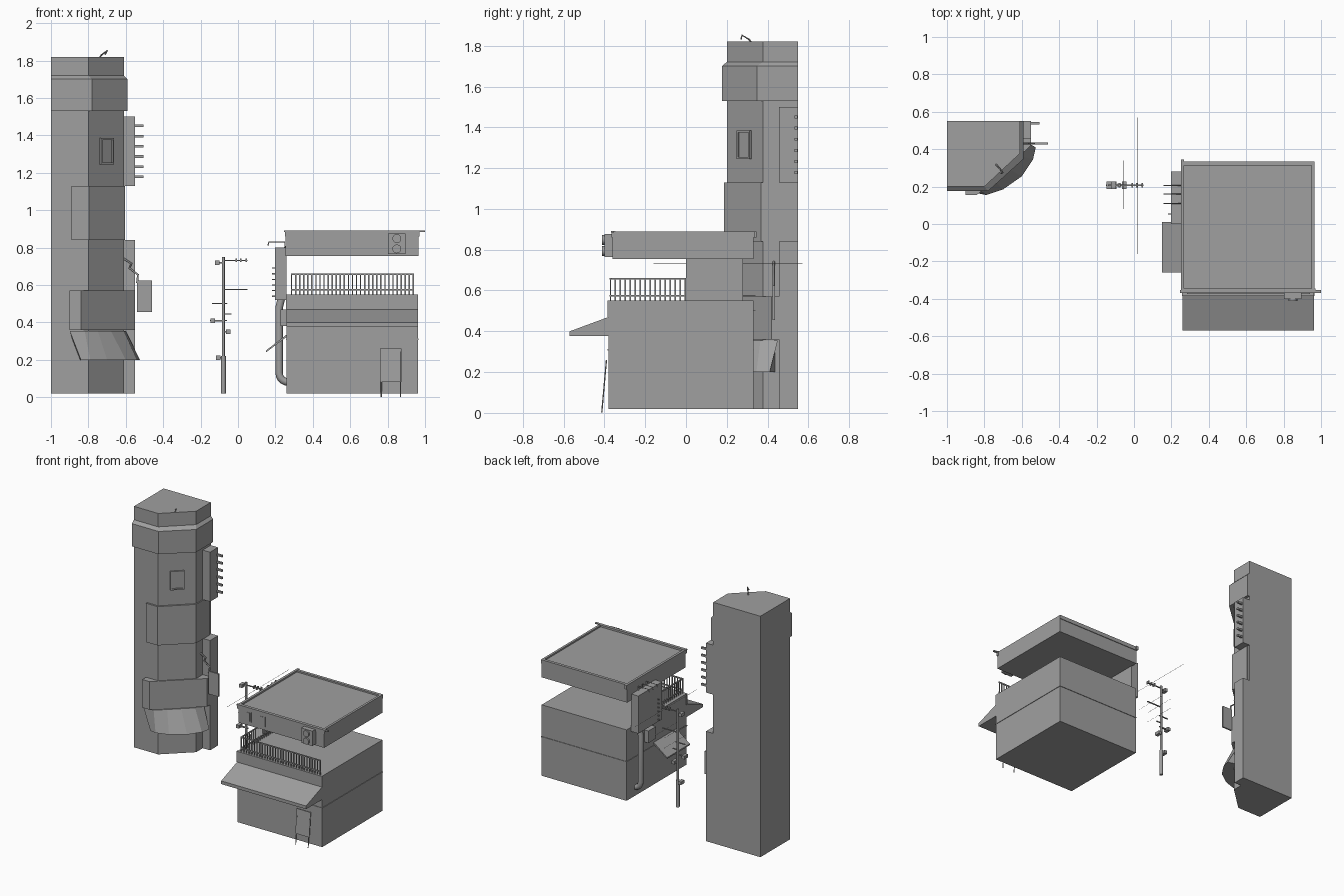
import bpy, bmesh, math
from mathutils import Vector

old = bpy.data.objects.get("Cube")
if old:
    bpy.data.objects.remove(old, do_unlink=True)

grey = bpy.data.materials.new("concrete grey")
grey.use_nodes = True
GREY = (0.35, 0.35, 0.35, 1)
grey.diffuse_color = GREY
grey.node_tree.nodes["Principled BSDF"].inputs["Base Color"].default_value = GREY


def finish(name, bm):
    bmesh.ops.recalc_face_normals(bm, faces=bm.faces)
    mesh = bpy.data.meshes.new(name)
    bm.to_mesh(mesh)
    bm.free()
    mesh.materials.append(grey)
    ob = bpy.data.objects.new(name, mesh)
    bpy.context.collection.objects.link(ob)
    return ob


def loft(name, rings):
    """Closed solid through matching rings of 3D points."""
    bm = bmesh.new()
    loops = [[bm.verts.new(p) for p in ring] for ring in rings]
    n = len(loops[0])
    for a, b in zip(loops, loops[1:]):
        for i in range(n):
            j = (i + 1) % n
            bm.faces.new((a[i], a[j], b[j], b[i]))
    bm.faces.new(loops[0])
    bm.faces.new(loops[-1])
    return finish(name, bm)


def at(poly, z):
    return [(x, y, z) for x, y in poly]


def prism(name, poly, z0, z1):
    return loft(name, [at(poly, z0), at(poly, z1)])


def box(name, x0, x1, y0, y1, z0, z1):
    return prism(name, [(x0, y0), (x1, y0), (x1, y1), (x0, y1)], z0, z1)


def rod(name, points, r, sides=6):
    """Straight or bent round bar."""
    cu = bpy.data.curves.new(name, "CURVE")
    cu.dimensions = "3D"
    cu.bevel_depth = r
    cu.bevel_resolution = max(0, sides // 2 - 2)
    cu.use_fill_caps = True
    sp = cu.splines.new("POLY")
    sp.points.add(len(points) - 1)
    for p, co in zip(sp.points, points):
        p.co = (*co, 1)
    cu.materials.append(grey)
    ob = bpy.data.objects.new(name, cu)
    bpy.context.collection.objects.link(ob)
    return ob


# ---- Tower: shaft with one chamfered corner, and a flared crown band
shaft = [(-1, .55), (-1, .2), (-.8, .2), (-.61, .377), (-.61, .55)]
crown = [(-1, .55), (-1, .176), (-.78, .176), (-.59, .348), (-.59, .55)]
prism("tower_shaft", shaft, .02, 1.82)
loft("tower_crown_band", [at(crown, 1.53), at(crown, 1.70), at(shaft, 1.72)])
box("tower_side_duct_low", -.62, -.55, .455, .55, .02, .84)
box("tower_side_duct_high", -.62, -.55, .455, .55, 1.13, 1.5)
for i in range(6):
    z = 1.178 + i * .0545
    box("duct_peg", -.56, -.505, .532, .546, z - .007, z + .007)

# Wrapped wall panel and larger sign panel
prism("tower_wall_panel", [(-.89, .25), (-.89, .187), (-.796, .187), (-.603, .367), (-.603, .53), (-.7, .53)], .84, 1.13)
prism("tower_sign_panel", [(-.9, .25), (-.9, .155), (-.84, .155), (-.55, .42), (-.55, .456), (-.65, .456)], .36, .57)

# Fan-shaped canopy
top = [(-.9, .17), (-.82, .175), (-.75, .235), (-.68, .3), (-.61, .365), (-.6, .45)]
low = [(-.84, .165), (-.79, .155), (-.7, .185), (-.6, .255), (-.54, .345), (-.525, .41)]
inner = [(-.65, .45), (-.85, .25)]
loft("tower_canopy", [at(low + inner, .2), at(top + inner, .355)])

# Window frame on the chamfer
along = Vector((.19, .177, 0)).normalized()
out = Vector((along.y, -along.x, 0))
mid = Vector((-.705, .2885, 1.315))


def chamfer_bar(name, s0, s1, z0, z1, d):
    rings = []
    for s in (s0, s1):
        a, b = mid + along * s - out * .01, mid + along * s + out * d
        rings.append([(p.x, p.y, mid.z + z) for p, z in ((a, z0), (b, z0), (b, z1), (a, z1))])
    loft(name, rings)


for s in (-1, 1):
    chamfer_bar("window_frame_side", s * .043 - .005, s * .043 + .005, -.07, .07, .012)
    chamfer_bar("window_frame_rail", -.043, .043, s * .065 - .005, s * .065 + .005, .012)
chamfer_bar("window_pane", -.04, .04, -.062, .062, .003)

# Roof aerial and hanging sign on a bent bracket
rod("tower_aerial", [(-.74, .32, 1.815), (-.73, .31, 1.83), (-.7, .275, 1.852), (-.71, .27, 1.832)], .004)
box("hanging_sign", -.54, -.46, .425, .437, .455, .625)
rod("hanging_sign_bracket", [(-.61, .43, .74), (-.57, .43, .715), (-.58, .43, .69), (-.535, .43, .655), (-.54, .43, .61)], .006)

# ---- Utility pole
rod("pole_base", [(-.078, .207, .02), (-.078, .207, .22)], .013, 8)
rod("pole_shaft", [(-.078, .207, .2), (-.078, .207, .75)], .008, 8)
for x0, x1, z in ((-.08, .05, .73), (-.08, .05, .575), (-.14, -.06, .5), (-.15, -.06, .41), (-.08, -.035, .445)):
    box("pole_arm", x0, x1, .203, .211, z - .003, z + .003)
for x, y, z in ((-.052, .207, .35), (-.105, .207, .21), (-.11, .207, .72), (-.135, .207, .41)):
    box("pole_fitting", x - .012, x + .012, y - .02, y + .02, z - .012, z + .012)
    box("pole_fitting_strut", min(x, -.078), max(x, -.078), .202, .212, z - .004, z + .004)
for x in (-.01, .015, .045):
    box("pole_insulator", x - .004, x + .004, .195, .219, .722, .742)
rod("long_wire", [(.02, -.16, .73), (.02, .57, .73)], .0012, 4)
for x, z in ((-.055, .575), (.02, .575), (-.055, .5)):
    rod("short_wire", [(x, .08, z), (x, .34, z)], .001, 4)

# ---- House: lower block, trim line, front awning
box("house_block", .26, .962, -.38, .33, .02, .55)
box("house_trim_line", .256, .966, -.384, .334, .307, .314)
box("house_front_ledge", .257, .962, -.384, -.37, .47, .55)
wedge = [(-.375, .472), (-.57, .4), (-.57, .376), (-.375, .376)]
loft("front_awning", [[(x, y, z) for y, z in wedge] for x in (.26, .962)])

# Balcony railing along the front and the left-hand edge
for z in (.575, .657):
    box("railing_front_rail", .283, .942, -.374, -.366, z - .004, z + .004)
    box("railing_side_rail", .283, .291, -.374, 0, z - .004, z + .004)
for i in range(31):
    x = .283 + i * .0217
    box("railing_front_bar", x, x + .007, -.373, -.367, .55, .657)
for i in range(1, 16):
    y = -.374 + i * .0245
    box("railing_side_bar", .284, .29, y, y + .006, .55, .657)

# Floating roof with raised edges
box("roof_slab", .255, .965, -.36, .33, .755, .878)
box("roof_front_parapet", .25, .97, -.366, -.345, .86, .892)
box("roof_front_lip", .245, 1.0, -.368, -.352, .884, .892)
box("roof_side_parapet", .25, .268, -.36, .345, .86, .89)
box("roof_right_parapet", .948, .965, -.36, .33, .86, .889)
box("roof_back_parapet", .255, .965, .313, .335, .86, .889)
for x0, x1 in ((.318, .362), (.434, .48)):
    box("roof_window_frame", x0, x1, -.366, -.355, .784, .862)
    box("roof_window_pane", x0 + .007, x1 - .007, -.369, -.36, .791, .855)

# Outdoor cooling unit on the roof front
box("cooling_unit", .803, .895, -.4, -.355, .765, .876)
for z in (.793, .848):
    rod("cooling_fan", [(.849, -.395, z), (.849, -.412, z)], .024, 12)

# Upright sign box on the side, with prongs, and a lamp arm
box("side_sign_box", .198, .26, 0, .28, .52, .8)
for i in range(6):
    z = .54 + i * .03
    box("side_sign_prong", .182, .2, .05, .056, z - .003, z + .003)
for y in (.11, .16, .205):
    rod("side_lamp_arm", [(.25, y, .79), (.25, y, .83), (.165, y, .83), (.16, y, .81)], .003)

# Side awning, wall box and drain pipe
slope = [(.26, .335), (.15, .25), (.15, .24), (.26, .322)]
loft("side_awning", [[(x, y, z) for x, z in slope] for y in (-.26, .01)])
box("side_wall_box", .227, .262, .03, .12, .38, .47)
bend = [(.27 - .05 * math.cos(a), .22, .13 - .05 * math.sin(a)) for a in (i * math.pi / 10 for i in range(6))]
rod("drain_pipe", [(.235, .22, .54), (.22, .22, .48)] + bend, .02, 8)

# Leaning board on two legs
lean = [(-.392, .26), (-.388, .26), (-.404, .08), (-.409, .08)]
loft("leaning_board", [[(x, y, z) for y, z in lean] for x in (.76, .875)])
for x in (.766, .869):
    rod("leaning_board_leg", [(x, -.39, .26), (x, -.413, .001)], .0035)
